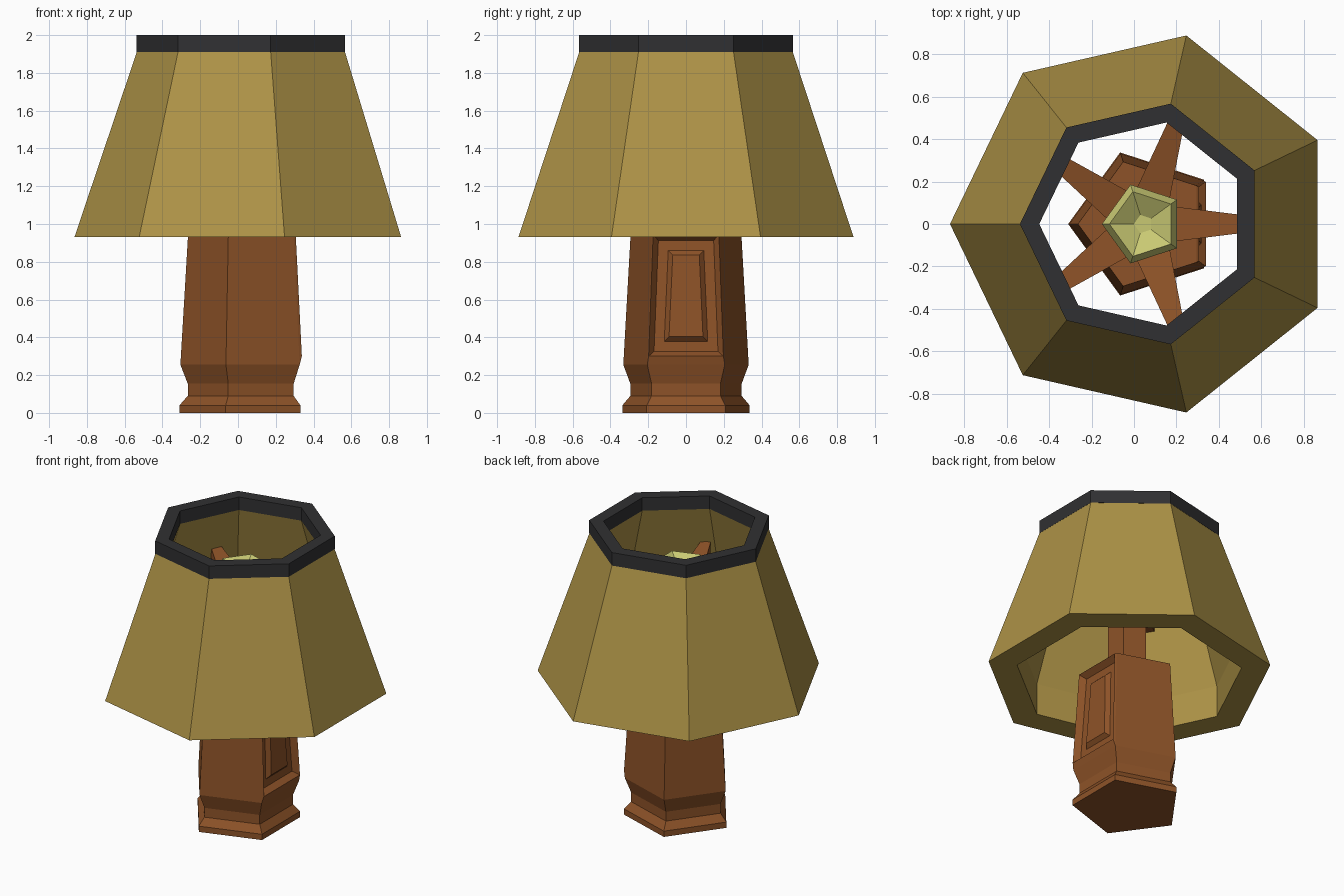
import bpy, bmesh
from math import sin, cos, pi, radians
from mathutils import Matrix, Vector

cube = bpy.data.objects.get("Cube")
if cube:
    bpy.data.objects.remove(cube)

CX = 0.044  # shared axis of the odd-sided parts


def material(name, rgb):
    m = bpy.data.materials.new(name)
    m.use_nodes = True
    m.diffuse_color = (*rgb, 1)
    m.node_tree.nodes["Principled BSDF"].inputs["Base Color"].default_value = (*rgb, 1)
    return m


wood = material("warm wood", (0.27, 0.086, 0.021))
cloth = material("tan cloth", (0.42, 0.29, 0.062))
black = material("black trim", (0.03, 0.03, 0.032))
glow = material("pale yellow", (0.58, 0.58, 0.17))


def finish(name, bm, mat):
    bmesh.ops.recalc_face_normals(bm, faces=bm.faces)
    mesh = bpy.data.meshes.new(name)
    bm.to_mesh(mesh)
    bm.free()
    mesh.materials.append(mat)
    obj = bpy.data.objects.new(name, mesh)
    bpy.context.collection.objects.link(obj)
    return obj


def prism(profile, sides, loop=False):
    """Stack of polygon rings (radius, z); capped, or closed into a tube."""
    bm = bmesh.new()
    rings = []
    for r, z in profile:
        angles = [pi + 2 * pi * k / sides for k in range(sides)]
        rings.append([bm.verts.new((CX + r * cos(a), r * sin(a), z)) for a in angles])
    pairs = list(zip(rings, rings[1:]))
    if loop:
        pairs.append((rings[-1], rings[0]))
    else:
        bm.faces.new(rings[0])
        bm.faces.new(rings[-1])
    for a, b in pairs:
        for k in range(sides):
            j = (k + 1) % sides
            bm.faces.new((a[k], a[j], b[j], b[k]))
    bmesh.ops.recalc_face_normals(bm, faces=bm.faces)
    return bm


# Five-sided column with moulded foot
bm = prism([(0.354, 0), (0.354, 0.04), (0.31, 0.09), (0.31, 0.155),
            (0.349, 0.255), (0.308, 0.95)], 5)

# Framed, recessed panel with a raised centre on the +x side
panel = max(bm.faces, key=lambda f: f.normal.x * f.calc_area())
for step, (inset, depth) in enumerate([(0.01, 0.012), (0.04, -0.04), (0.075, 0), (0.035, 0.025)]):
    bmesh.ops.inset_individual(bm, faces=[panel], thickness=inset, depth=depth)
    if step == 0:
        for v in panel.verts:
            if v.co.z < 0.5:
                v.co.z = 0.30
finish("column", bm, wood)

# Inner post
finish("post", prism([(0.13, 0.94), (0.13, 1.56)], 5), wood)

# Tapered arms reaching out to the shade
for i in range(5):
    bm = bmesh.new()
    bmesh.ops.create_cube(bm, size=1)
    for v in bm.verts:
        outer = v.co.x > 0
        half = 0.032 if outer else 0.09
        base = 1.615 if outer else 1.5
        thick = 0.035 if outer else 0.05
        v.co = Vector((0.55 if outer else 0.08,
                       half if v.co.y > 0 else -half,
                       base + (thick if v.co.z > 0 else -thick)))
    bm.transform(Matrix.Translation((CX, 0, 0)) @ Matrix.Rotation(radians(72 * i), 4, "Z"))
    finish(f"arm_{i + 1}", bm, wood)

# Cup-shaped lamp
finish("lamp", prism([(0.11, 1.5), (0.195, 1.70), (0.16, 1.76), (0.045, 1.70)], 5), glow)

# Seven-sided shade: outer slope, bottom flange, upright inner lip, inner slope
finish("shade", prism([(0.91, 0.93), (0.58, 1.91), (0.49, 1.91),
                       (0.725, 1.15), (0.725, 0.93)], 7, loop=True), cloth)

# Trim ring on top
finish("top_ring", prism([(0.581, 1.91), (0.581, 2.0), (0.49, 2.0), (0.49, 1.91)], 7, loop=True), black)
